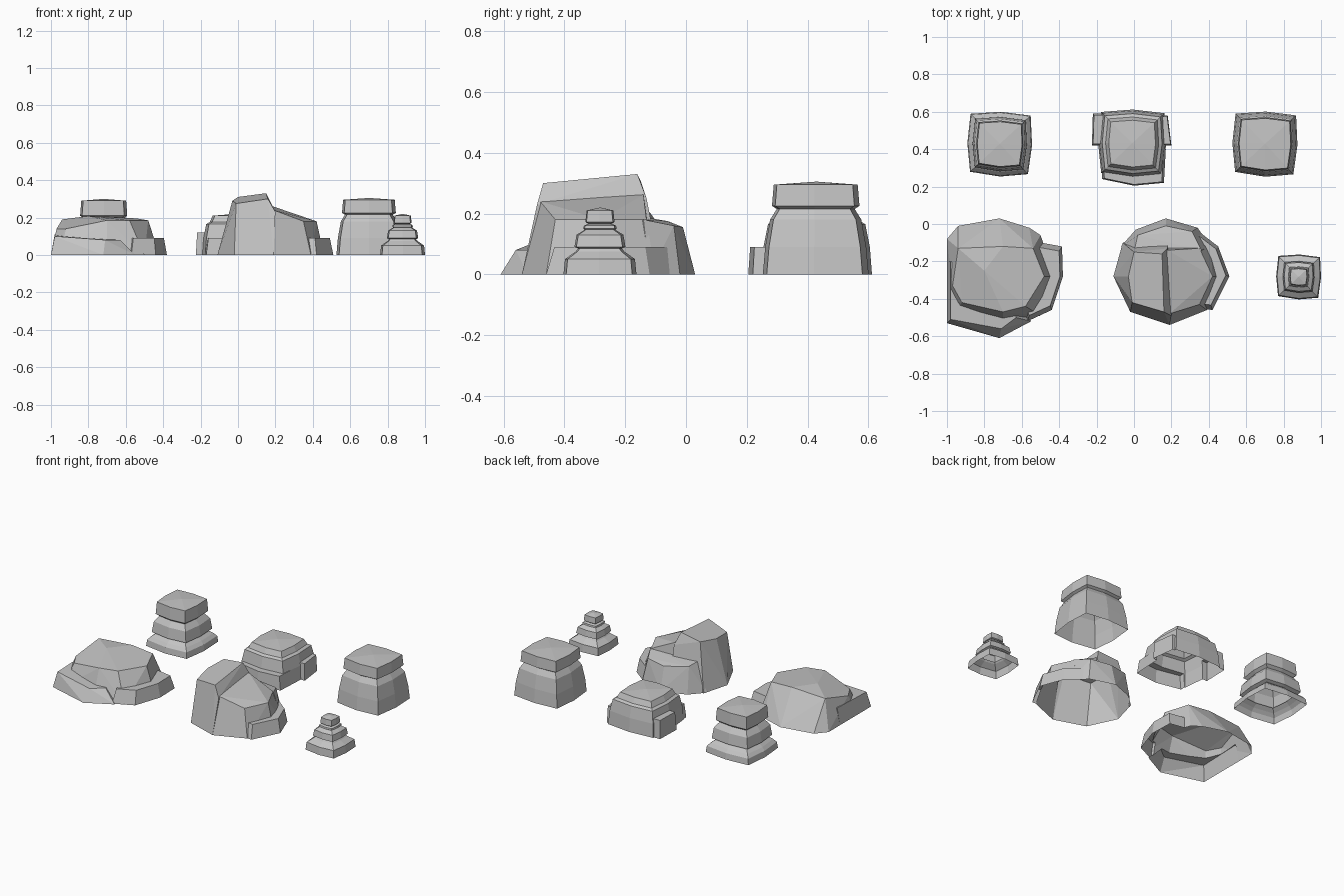
import bpy
import bmesh
from mathutils import Vector

default_cube = bpy.data.objects.get("Cube")
if default_cube:
    bpy.data.objects.remove(default_cube, do_unlink=True)

# Single stone colour
stone = bpy.data.materials.new("stone_grey")
stone.use_nodes = True
stone.diffuse_color = (.55, .55, .55, 1)
stone.node_tree.nodes["Principled BSDF"].inputs["Base Color"].default_value = stone.diffuse_color


def make_object(name, bm):
    """Turn a bmesh into a linked object."""
    bmesh.ops.recalc_face_normals(bm, faces=bm.faces)
    mesh = bpy.data.meshes.new(name)
    bm.to_mesh(mesh)
    bm.free()
    obj = bpy.data.objects.new(name, mesh)
    bpy.context.collection.objects.link(obj)
    return obj


def boulder_chunk(name, base, top):
    """Convex chunk between a ground outline and a set of upper corners."""
    bm = bmesh.new()
    for corner in [(x, y, 0) for x, y in base] + list(top):
        bm.verts.new(corner)
    hull = bmesh.ops.convex_hull(bm, input=bm.verts)
    loose = [v for v in hull["geom_interior"] if isinstance(v, bmesh.types.BMVert)]
    bmesh.ops.delete(bm, geom=loose, context="VERTS")
    bmesh.ops.dissolve_limit(bm, angle_limit=.05, verts=bm.verts, edges=bm.edges)
    return make_object(name, bm)


def ledge(name, outline, height, taper):
    """Flat-topped chunk whose upper outline shrinks towards its middle."""
    middle = sum((Vector(p) for p in outline), Vector((0, 0))) / len(outline)
    upper = [middle.lerp(Vector(p), taper) for p in outline]
    return boulder_chunk(name, outline, [(p.x, p.y, height) for p in upper])


def stacked_stone(name, centre, tiers, skew=0):
    """Bulging square rings stacked by (height, half width), capped by a low dome."""
    square = [(1, 0), (.93, .91), (0, 1), (-.93, .91),
              (-1, 0), (-.89, -.88), (.04, -1), (.9, -.9)]
    bm = bmesh.new()
    rings = []
    for height, half in tiers:
        ring = []
        for x, y in square:
            dx, dy = x * half, y * half
            ring.append(bm.verts.new((centre[0] + dx - skew * dy,
                                      centre[1] + dy + skew * dx, height)))
        rings.append(ring)
    count = len(square)
    for lower, upper in zip(rings, rings[1:]):
        for i in range(count):
            j = (i + 1) % count
            bm.faces.new((lower[i], lower[j], upper[j], upper[i]))
    bm.faces.new(rings[0][::-1])
    crown = bm.faces.new(rings[-1])
    peak = bmesh.ops.poke(bm, faces=[crown])["verts"][0]
    peak.co.z += .01
    return make_object(name, bm)


def finish(rock, extras=()):
    """Fuse the extra chunks, open the underside and apply the colour."""
    for extra in extras:
        extra.hide_render = True
        union = rock.modifiers.new("fuse", "BOOLEAN")
        union.operation = "UNION"
        union.solver = "EXACT"
        union.object = extra
    graph = bpy.context.evaluated_depsgraph_get()
    graph.update()
    fused = bpy.data.meshes.new_from_object(rock.evaluated_get(graph))
    rock.modifiers.clear()
    rock.data = fused
    for extra in extras:
        bpy.data.objects.remove(extra, do_unlink=True)
    bm = bmesh.new()
    bm.from_mesh(fused)
    under = [f for f in bm.faces if all(abs(v.co.z) < .001 for v in f.verts)]
    bmesh.ops.delete(bm, geom=under, context="FACES")
    for face in bm.faces:
        face.smooth = False
        face.material_index = 0
    bm.to_mesh(fused)
    bm.free()
    fused.materials.clear()
    fused.materials.append(stone)


# Small four-tier stone
finish(stacked_stone("small_tiered_stone", (.88, -.283), [
    (0, .12), (.05, .115), (.075, .08), (.085, .072), (.09, .084), (.13, .077),
    (.147, .05), (.15, .055), (.16, .053), (.166, .038), (.172, .048), (.21, .044)], -.03))

# Three-tier stone
finish(stacked_stone("three_tier_stone", (-.718, .427), [
    (0, .173), (.04, .168), (.06, .15), (.08, .125), (.09, .145), (.16, .135),
    (.195, .108), (.21, .126), (.29, .12)], -.03))

# Two-tier stone
finish(stacked_stone("two_tier_stone", (.7, .427), [
    (0, .174), (.09, .166), (.18, .15), (.215, .128), (.225, .144), (.295, .138)], -.03))

# Low stone with side wings and a front step
finish(
    stacked_stone("winged_stone", (-.01, .43), [
        (0, .182), (.09, .175), (.165, .16), (.175, .142), (.21, .125)], -.02),
    [ledge("left_wing", [(-.225, .42), (-.22, .59), (-.1, .59), (-.1, .42)], .12, .9),
     ledge("right_wing", [(.2, .42), (.18, .58), (.1, .58), (.1, .42)], .11, .92),
     ledge("front_step", [(-.17, .24), (0, .205), (.16, .22), (.17, .4), (-.18, .4)], .09, .93)])

# Broad flat boulder
finish(
    boulder_chunk("broad_boulder",
        [(-1, -.08), (-1, -.4), (-.95, -.47), (-.7, -.53), (-.5, -.49),
         (-.42, -.28), (-.5, -.06), (-.56, -.02), (-.72, .03), (-.94, -.01)],
        [(-.94, -.13, .19), (-.97, -.33, .14), (-.92, -.42, .14), (-.7, -.47, .185),
         (-.58, -.44, .185), (-.48, -.28, .185), (-.54, -.13, .195),
         (-.7, -.12, .205), (-.8, -.25, .208)]),
    [ledge("side_ledge", [(-.57, -.52), (-.44, -.46), (-.38, -.28),
                          (-.385, -.12), (-.55, -.09), (-.65, -.3)], .09, .86),
     boulder_chunk("front_ledge", [(-1, -.2), (-1, -.53), (-.72, -.61), (-.55, -.52), (-.7, -.3)],
        [(-.98, -.2, .11), (-.98, -.51, .1), (-.71, -.56, .08),
         (-.63, -.5, .08), (-.7, -.3, .08)])])

# Tall ridged boulder
finish(
    boulder_chunk("ridged_boulder",
        [(-.02, -.47), (.19, -.54), (-.11, -.28), (-.06, -.1), (.18, -.08)],
        [(0, -.15, .31), (.15, -.16, .33), (.16, -.47, .3), (-.01, -.42, .275),
         (-.03, -.28, .29), (.18, -.13, .25), (.2, -.49, .23)]),
    [boulder_chunk("sloping_shoulder",
        [(.19, -.54), (.39, -.46), (.46, -.28), (.41, -.1), (.1, -.1), (.05, -.4)],
        [(.18, -.14, .262), (.19, -.48, .24), (.35, -.13, .18),
         (.42, -.28, .18), (.35, -.43, .18), (.08, -.2, .26)]),
     boulder_chunk("rear_shelf",
        [(.17, .03), (.34, -.02), (.41, -.12), (.2, -.3), (-.07, -.12), (.01, -.03)],
        [(0, -.15, .19), (.02, -.06, .175), (.17, -.01, .155),
         (.31, -.04, .16), (.36, -.14, .18), (.2, -.3, .18)]),
     ledge("right_ledge", [(.32, -.02), (.45, -.12), (.51, -.28), (.42, -.46),
                           (.2, -.43), (.2, -.1)], .09, .88)])
